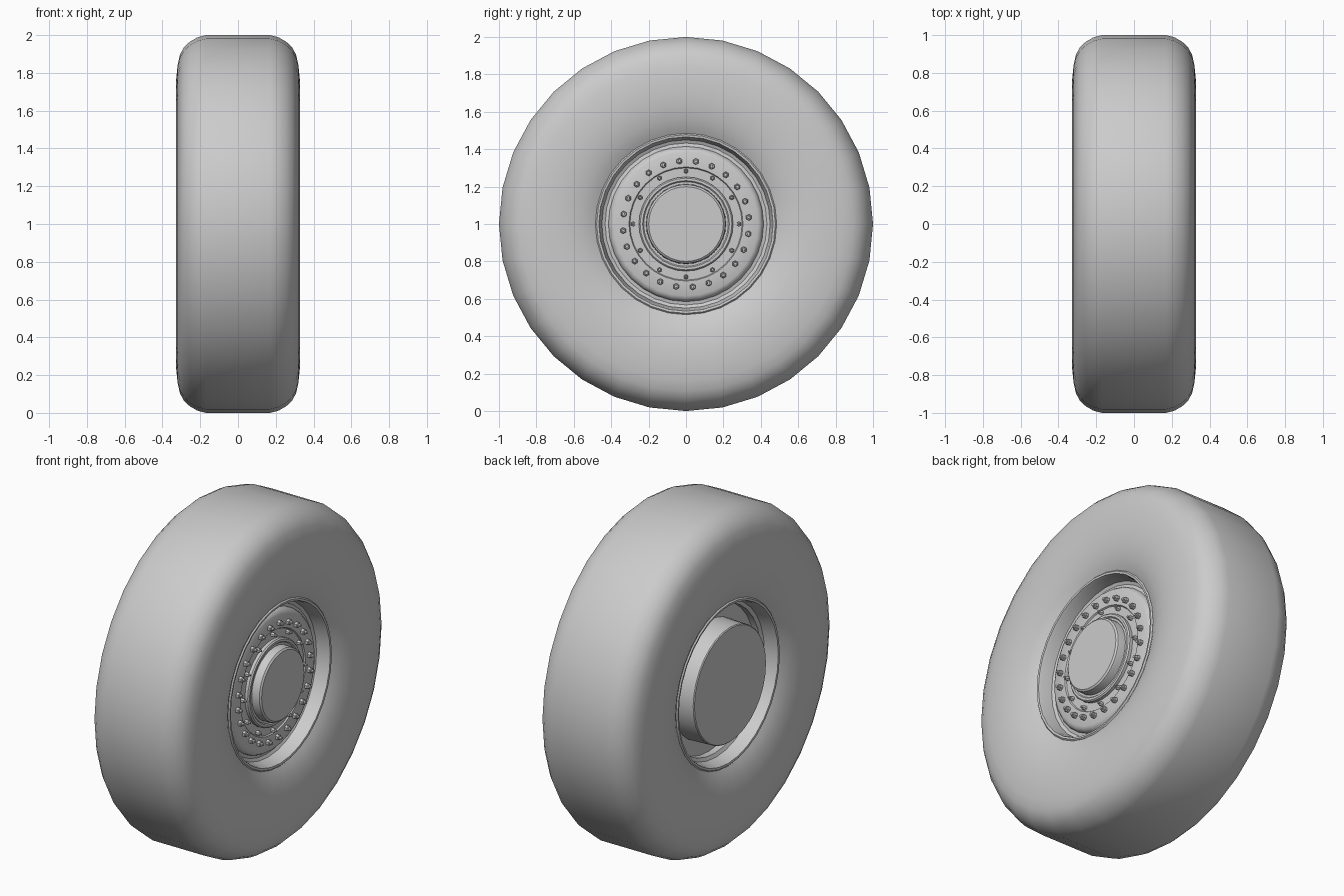
import bpy, bmesh
from math import sin, cos, pi, radians

if "Cube" in bpy.data.objects:
    bpy.data.objects.remove(bpy.data.objects["Cube"])

CZ = 1.0  # axle height


def finish(bm, name, angle=32):
    bmesh.ops.recalc_face_normals(bm, faces=bm.faces)
    me = bpy.data.meshes.new(name)
    bm.to_mesh(me)
    bm.free()
    ob = bpy.data.objects.new(name, me)
    bpy.context.collection.objects.link(ob)
    ob.location.z = CZ
    bpy.ops.object.select_all(action='DESELECT')
    ob.select_set(True)
    bpy.context.view_layer.objects.active = ob
    bpy.ops.object.shade_smooth_by_angle(angle=radians(angle))
    return ob


def ring(bm, x, r, n):
    if r == 0:
        return [bm.verts.new((x, 0, 0))]
    return [bm.verts.new((x, r * sin(2 * pi * i / n), r * cos(2 * pi * i / n))) for i in range(n)]


def lathe(name, profile, n=32, closed=False, angle=32):
    """Spin (x, radius) points about the x axis."""
    bm = bmesh.new()
    rings = [ring(bm, x, r, n) for x, r in profile]
    pairs = list(zip(rings, rings[1:]))
    if closed:
        pairs.append((rings[-1], rings[0]))
    for a, b in pairs:
        for i in range(n):
            j = (i + 1) % n
            quad = [a[i % len(a)], a[j % len(a)], b[j % len(b)], b[i % len(b)]]
            bm.faces.new(list(dict.fromkeys(quad)))
    return finish(bm, name, angle)


def bolts(name, count, radius, x, start, size):
    """Circle of hexagonal nuts with a stud end."""
    bm = bmesh.new()
    prof = [(0, size), (.018, size), (.022, size * .8), (.022, size * .55),
            (.034, size * .5), (.036, 0)]
    for k in range(count):
        a = radians(start) + 2 * pi * k / count
        rings = []
        for dx, r in prof:
            vs = ring(bm, x + dx, r, 6)
            for v in vs:
                v.co.y += radius * sin(a)
                v.co.z += radius * cos(a)
            rings.append(vs)
        bm.faces.new(rings[0])
        for p, q in zip(rings, rings[1:]):
            for i in range(6):
                j = (i + 1) % 6
                quad = [p[i], p[j], q[j % len(q)], q[i % len(q)]]
                bm.faces.new(list(dict.fromkeys(quad)))
    return finish(bm, name)


# tire: half profile mirrored to the other side
half = [(.17, 1.0), (.215, .988), (.255, .965), (.287, .935), (.308, .895), (.32, .84),
        (.327, .77), (.328, .70), (.322, .63), (.308, .565), (.29, .515), (.272, .482)]
lathe("tire", half + [(.2, .45)] + [(-.2, .45)] + [(-x, r) for x, r in reversed(half)],
      closed=True, angle=35)

# rim barrel with rolled lips on both sides
lip = [(.255, .48), (.274, .485), (.281, .478), (.279, .466), (.262, .46), (.20, .45)]
back = [(-x, r) for x, r in reversed(lip)]
lathe("rim", lip + [(.19, .43), (-.19, .43)] + back, closed=True)

# wheel disc with rounded outer step and recessed inner flange
lathe("wheel_disc", [(.10, 0), (.10, .44), (.19, .44), (.195, .415), (.208, .412), (.222, .402),
                     (.23, .385), (.23, .305), (.222, .30), (.222, 0)])

# hub with ring collar and raised cap
lathe("hub_collar", [(.2, 0), (.2, .252), (.24, .252), (.247, .245), (.247, .232), (.24, .226), (.24, 0)])
lathe("hub_cap", [(.2, 0), (.2, .215), (.275, .213), (.287, .21), (.295, .20), (.295, 0)])

# nuts
bolts("outer_nuts", 24, .338, .228, 9, .017)
bolts("inner_nuts", 12, .283, .22, 0, .013)

# brake drum on the inner side
lathe("brake_drum", [(.1, 0), (.1, .40), (-.12, .40), (-.14, .385), (-.145, .345), (-.285, .34),
                     (-.29, .335), (-.29, 0)])
lathe("inner_flange", [(-.1, 0), (-.1, .44), (-.15, .44), (-.15, 0)])
